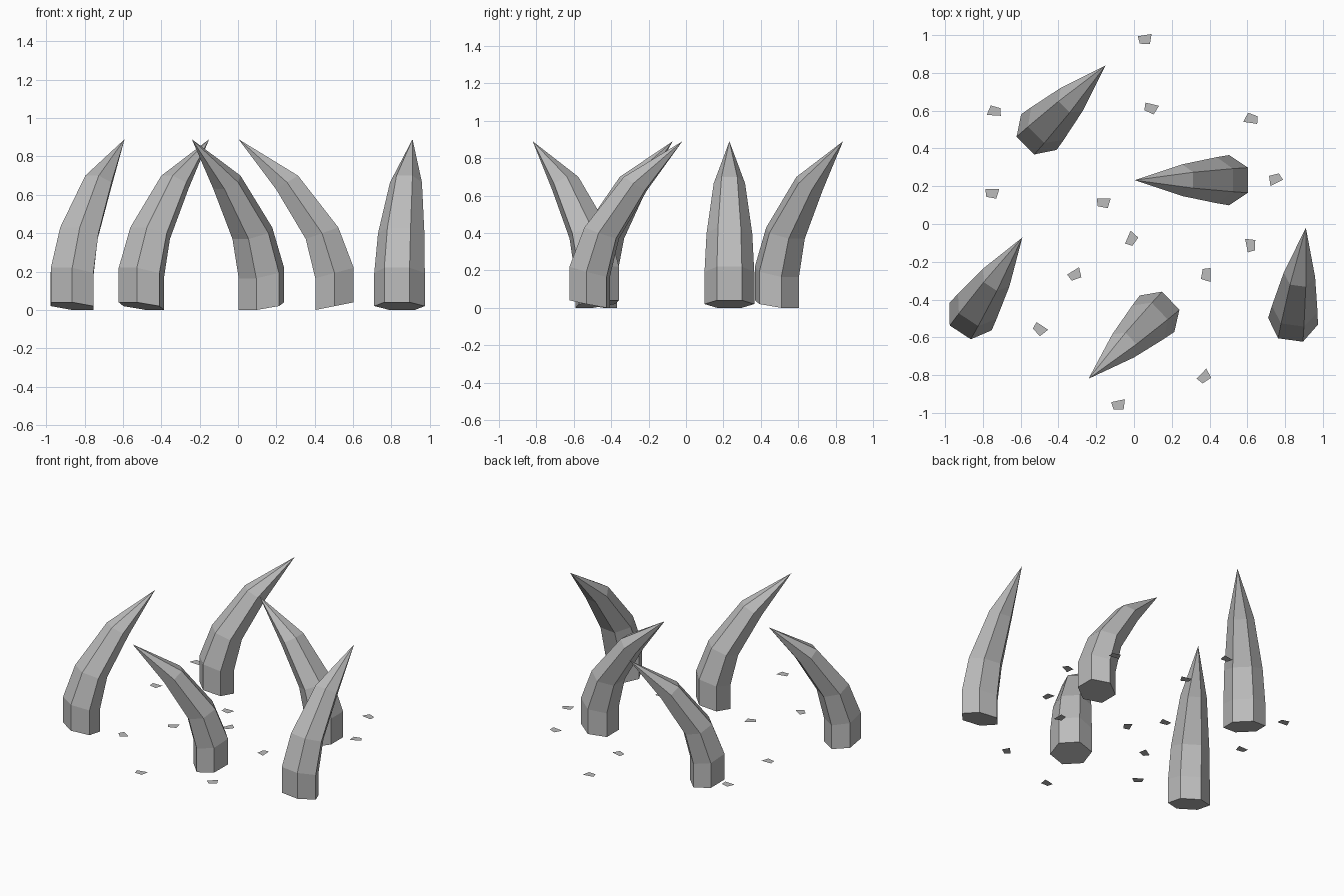
import bpy
import bmesh
from math import radians
from mathutils import Matrix, Vector

cube = bpy.data.objects.get("Cube")
if cube:
    bpy.data.objects.remove(cube, do_unlink=True)

stone = bpy.data.materials.new("stone grey")
stone.use_nodes = True
stone.diffuse_color = (0.5, 0.5, 0.5, 1)
stone.node_tree.nodes["Principled BSDF"].inputs["Base Color"].default_value = (0.5, 0.5, 0.5, 1)


def add_object(name, bm, location, angle):
    mesh = bpy.data.meshes.new(name)
    bm.to_mesh(mesh)
    bm.free()
    mesh.materials.append(stone)
    obj = bpy.data.objects.new(name, mesh)
    obj.location = location
    obj.rotation_euler.z = radians(angle)
    bpy.context.collection.objects.link(obj)
    return obj


# Curved spike: hexagonal rings, each given as
# outer (x, z), inner (x, z) and half width; the tip leans toward +x
RINGS = [((-0.10, 0.04), (0.10, 0.00), 0.133),
         ((-0.10, 0.22), (0.10, 0.165), 0.133),
         ((-0.02, 0.43), (0.15, 0.37), 0.122),
         ((0.19, 0.70), (0.305, 0.63), 0.084)]
TIP = (0.50, 0, 0.89)


def spike(name, x, y, angle):
    bm = bmesh.new()
    rings = []
    for (ox, oz), (ix, iz), w in RINGS:
        outer, inner = Vector((ox, 0, oz)), Vector((ix, 0, iz))
        middle, side = (outer + inner) / 2, Vector((0, w, 0))
        points = [outer + side / 2, outer - side / 2, middle - side,
                  inner - side / 2, inner + side / 2, middle + side]
        rings.append([bm.verts.new(p) for p in points])
    tip = bm.verts.new(TIP)
    bm.faces.new(rings[0])
    for i in range(6):
        j = (i + 1) % 6
        for low, high in zip(rings, rings[1:]):
            bm.faces.new((low[i], low[j], high[j], high[i]))
        bm.faces.new((rings[-1][i], rings[-1][j], tip))
    bmesh.ops.recalc_face_normals(bm, faces=bm.faces)
    add_object(name, bm, (x, y, 0), angle)


spike("spike_front_right", -0.865, -0.49, 56.8)
spike("spike_back_right", -0.504, 0.486, 45)
spike("spike_front_middle", 0.122, -0.475, 223.5)
spike("spike_back_left", 0.503, 0.232, 180)
spike("spike_front_left", 0.842, -0.515, 82.2)

# Flat stone chips floating just above the ground: x, y, turn
CHIPS = [(0.06, 0.975, 8), (0.09, 0.61, -15), (0.62, 0.56, 170), (-0.74, 0.60, 175),
         (0.745, 0.24, 205), (-0.75, 0.16, 0), (-0.16, 0.11, 0), (-0.01, -0.08, 65),
         (0.62, -0.11, 100), (0.38, -0.27, 270), (-0.31, -0.27, 30), (-0.50, -0.56, -35),
         (0.375, -0.81, 45), (-0.08, -0.96, 10)]
OUTLINE = [(-0.032, -0.016), (0.021, -0.026), (0.037, 0.026), (-0.037, 0.024)]

for n, (x, y, angle) in enumerate(CHIPS, 1):
    bm = bmesh.new()
    bm.faces.new([bm.verts.new((px, py, 0)) for px, py in OUTLINE])
    add_object(f"stone_chip_{n}", bm, (x, y, 0.09), angle)
